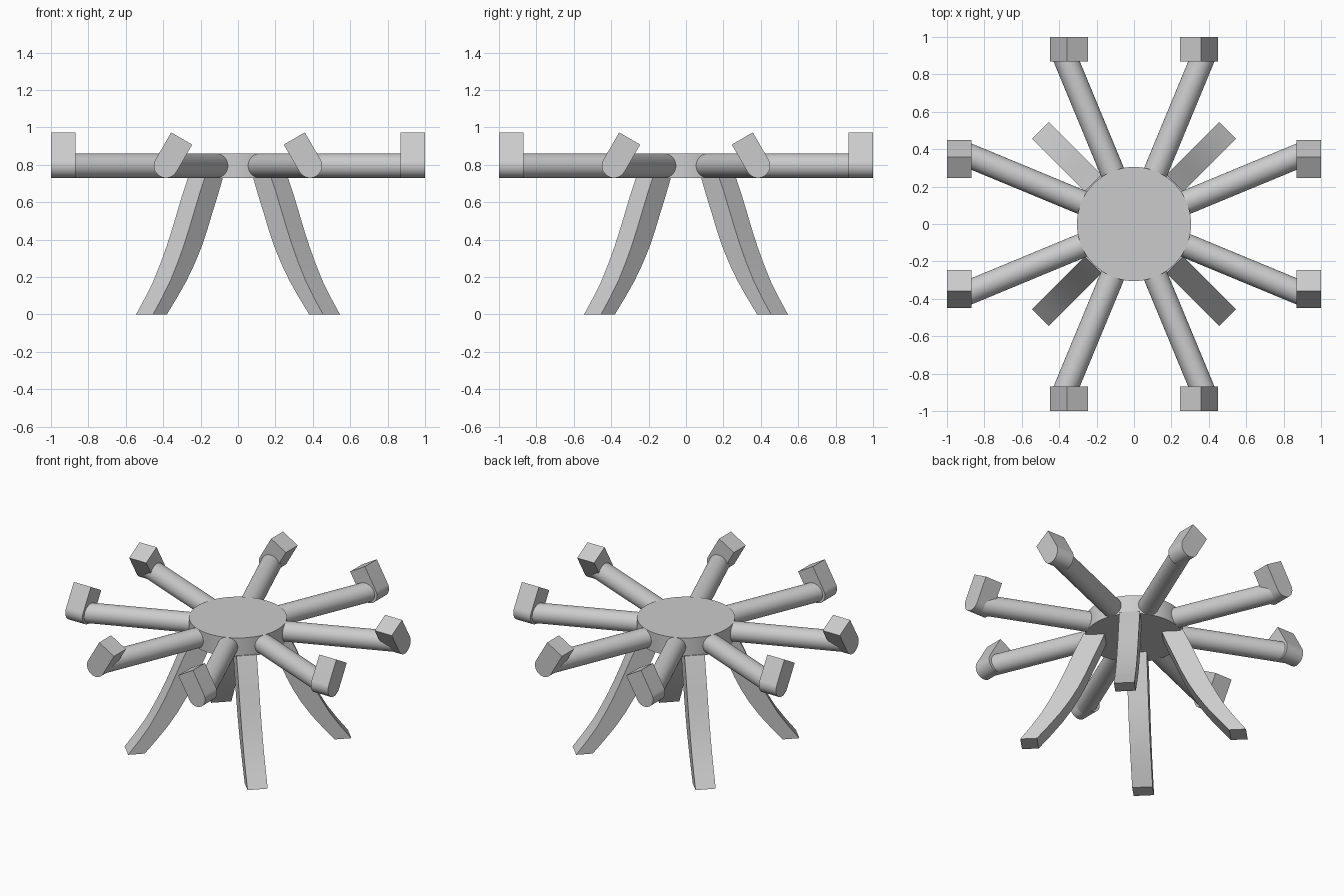
import bpy
import bmesh
from math import sin, cos, pi, radians
from mathutils import Matrix, Vector

if "Cube" in bpy.data.objects:
    bpy.data.objects.remove(bpy.data.objects["Cube"], do_unlink=True)

grey = bpy.data.materials.new("plain grey")
grey.use_nodes = True
COLOR = (0.6, 0.6, 0.6, 1)
grey.diffuse_color = COLOR
grey.node_tree.nodes["Principled BSDF"].inputs["Base Color"].default_value = COLOR

ARM_Z, ARM_R = 0.795, 0.065


def finish(name, bm, matrix):
    """Place the mesh, fix its normals and smooth its rounded faces."""
    bm.transform(matrix)
    bmesh.ops.recalc_face_normals(bm, faces=bm.faces[:])
    mesh = bpy.data.meshes.new(name)
    bm.to_mesh(mesh)
    bm.free()
    mesh.materials.append(grey)
    obj = bpy.data.objects.new(name, mesh)
    bpy.context.collection.objects.link(obj)
    bpy.ops.object.select_all(action="DESELECT")
    bpy.context.view_layer.objects.active = obj
    obj.select_set(True)
    bpy.ops.object.shade_smooth_by_angle(angle=radians(30))


def cylinder(name, radius, length, sides, matrix):
    bm = bmesh.new()
    bmesh.ops.create_cone(bm, cap_ends=True, segments=sides, radius1=radius,
                          radius2=radius, depth=length)
    finish(name, bm, matrix)


def loft(name, rings, matrix):
    """Join matching rings of points into a closed solid."""
    bm = bmesh.new()
    rows = [[bm.verts.new(p) for p in ring] for ring in rings]
    count = len(rows[0])
    for a, b in zip(rows, rows[1:]):
        for i in range(count):
            j = (i + 1) % count
            bm.faces.new((a[i], a[j], b[j], b[i]))
    bm.faces.new(rows[0])
    bm.faces.new(rows[-1])
    finish(name, bm, matrix)


# Hub disc
cylinder("hub", 0.305, 0.13, 96, Matrix.Translation((0, 0, ARM_Z)))

# Arms: eight round bars spreading from the hub
START, END = 0.29, 1.01
for k in range(8):
    spin = Matrix.Rotation(pi / 8 + k * pi / 4, 4, "Z")
    place = Matrix.Translation(((START + END) / 2, 0, ARM_Z))
    cylinder(f"arm_{k + 1}", ARM_R, END - START, 48,
             spin @ place @ Matrix.Rotation(pi / 2, 4, "Y"))

# Arm ends: upright blocks with a round foot, tilted towards the middle
profile = [(ARM_R * cos(a), ARM_R * sin(a))
           for a in (pi + pi * i / 24 for i in range(25))]
profile += [(ARM_R, 0.168), (-ARM_R, 0.168)]
tilt = Matrix.Rotation(radians(30), 4, "X")
seat = Matrix.Translation((0, 0.385, ARM_Z))
block = [[Vector((x, y, z)) for y, z in profile] for x in (0.87, 1.0)]
for quarter in range(4):
    spin = Matrix.Rotation(quarter * pi / 2, 4, "Z")
    for side in (1, -1):
        flip = Matrix.Diagonal((1, side, 1, 1))
        loft(f"arm_end_{quarter * 2 + (side < 0) + 1}", block,
             spin @ flip @ seat @ tilt)

# Legs: four flared flat bars, each station is height, inner and outer radius
stations = [(0.74, 0.175, 0.31), (0.64, 0.215, 0.357), (0.55, 0.255, 0.395),
            (0.45, 0.297, 0.437), (0.36, 0.34, 0.478), (0.27, 0.392, 0.524),
            (0.18, 0.453, 0.575), (0.09, 0.525, 0.638), (0, 0.602, 0.707)]
HALF = 0.064
rings = [[(a, -HALF, z), (b, -HALF, z), (b, HALF, z), (a, HALF, z)]
         for z, a, b in stations]
for k in range(4):
    loft(f"leg_{k + 1}", rings, Matrix.Rotation(pi / 4 + k * pi / 2, 4, "Z"))
